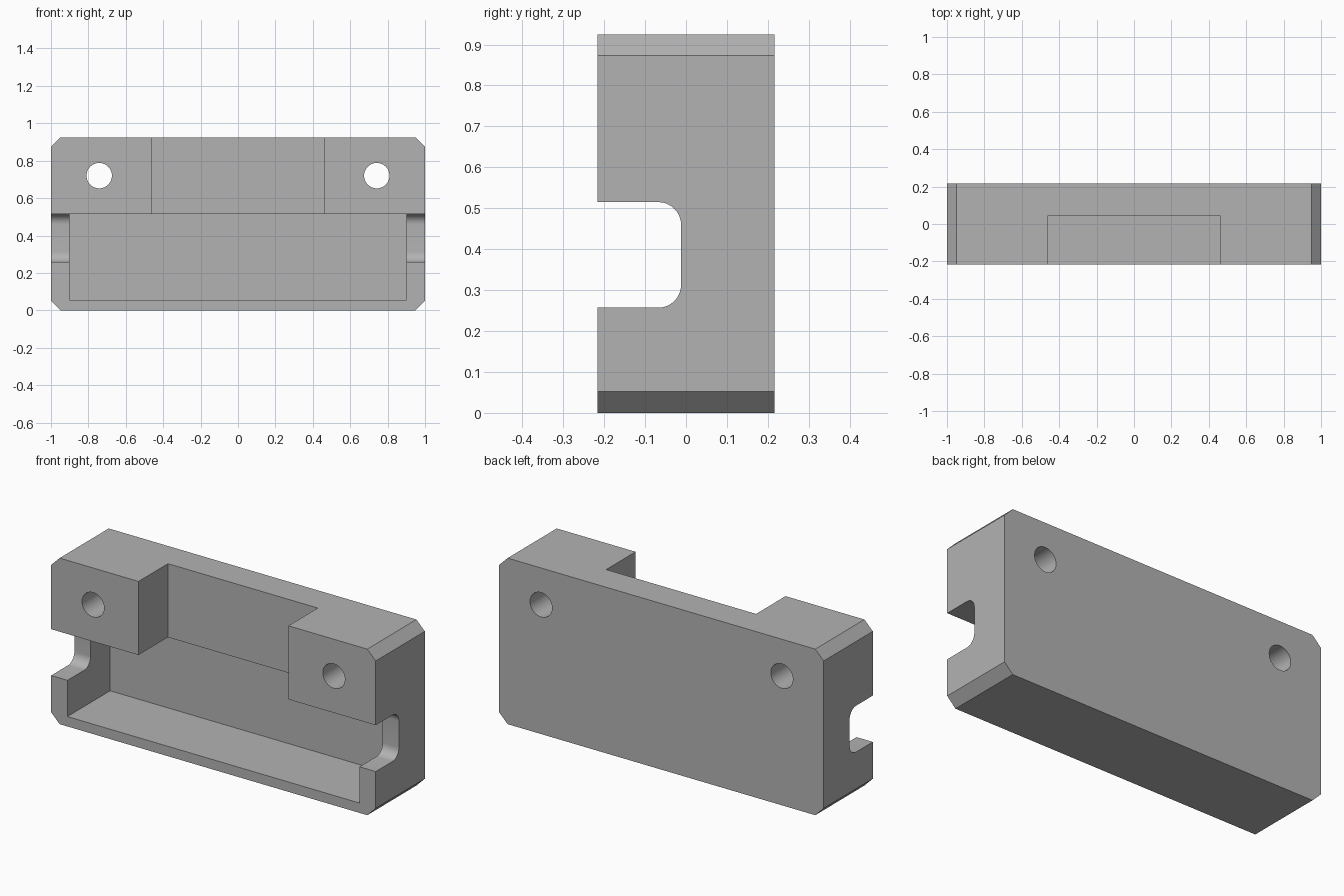
import bpy
import math
from mathutils import Vector

if "Cube" in bpy.data.objects:
    bpy.data.objects.remove(bpy.data.objects["Cube"], do_unlink=True)

WIDTH, HEIGHT = 2.0, 0.925
FRONT, BACK = -0.216, 0.216
LEDGE = 0.515        # underside of the screw lugs
CHAMFER = 0.052

grey = bpy.data.materials.new("plain grey")
grey.use_nodes = True
colour = (0.45, 0.45, 0.45, 1)
grey.diffuse_color = colour
grey.node_tree.nodes["Principled BSDF"].inputs["Base Color"].default_value = colour


def prism(name, outline, sweep):
    """Sweep a planar outline of 3D points along a vector."""
    n = len(outline)
    start = [Vector(p) for p in outline]
    verts = start + [p + Vector(sweep) for p in start]
    faces = [tuple(range(n)), tuple(range(2 * n - 1, n - 1, -1))]
    faces += [(i, i + n, (i + 1) % n + n, (i + 1) % n) for i in range(n)]
    normal = sum((start[i].cross(start[(i + 1) % n]) for i in range(n)), Vector())
    if normal.dot(Vector(sweep)) > 0:
        faces = [f[::-1] for f in faces]
    mesh = bpy.data.meshes.new(name)
    mesh.from_pydata(verts, [], faces)
    mesh.materials.append(grey)
    obj = bpy.data.objects.new(name, mesh)
    bpy.context.collection.objects.link(obj)
    return obj


def box(name, half_x, y0, y1, z0, z1):
    outline = [(-half_x, y0, z0), (half_x, y0, z0), (half_x, y0, z1), (-half_x, y0, z1)]
    return prism(name, outline, (0, y1 - y0, 0))


def arc(cx, cz, radius, start, end, steps):
    angles = [math.radians(start + (end - start) * i / steps) for i in range(steps + 1)]
    return [(cx + radius * math.cos(a), cz + radius * math.sin(a)) for a in angles]


# Body block with four chamfered corners
w, h, c = WIDTH / 2, HEIGHT, CHAMFER
corners = [(c - w, 0), (w - c, 0), (w, c), (w, h - c), (w - c, h), (c - w, h), (-w, h - c), (-w, c)]
body = prism("housing_body", [(x, FRONT, z) for x, z in corners], (0, BACK - FRONT, 0))

# Deep front pocket and the gap between the screw lugs
cutters = [
    box("pocket_cutter", 0.9, -0.4, 0.16, 0.055, LEDGE),
    box("lug_gap_cutter", 0.462, -0.4, 0.043, LEDGE - 0.1, 1.2),
]

# Rounded slot through both end walls
r, slot_back, slot_floor = 0.056, -0.012, 0.257
slot = [(-0.4, slot_floor)]
slot += arc(slot_back - r, slot_floor + r, r, -90, 0, 10)
slot += arc(slot_back - r, LEDGE - r, r, 0, 90, 10)
slot.append((-0.4, LEDGE))
cutters.append(prism("end_slot_cutter", [(-1.2, y, z) for y, z in slot], (2.4, 0, 0)))

# Screw holes
for side in (-1, 1):
    ring = arc(side * 0.742, 0.72, 0.068, 0, 360, 48)[:-1]
    cutters.append(prism("screw_hole_cutter", [(x, -0.4, z) for x, z in ring], (0, 0.8, 0)))

# Carve the body
bpy.context.view_layer.objects.active = body
for cutter in cutters:
    cut = body.modifiers.new(cutter.name, "BOOLEAN")
    cut.operation = "DIFFERENCE"
    cut.solver = "EXACT"
    cut.object = cutter
    bpy.ops.object.modifier_apply(modifier=cut.name)
    bpy.data.objects.remove(cutter, do_unlink=True)

bpy.ops.object.select_all(action="DESELECT")
body.select_set(True)
bpy.ops.object.shade_smooth_by_angle(angle=math.radians(30))
